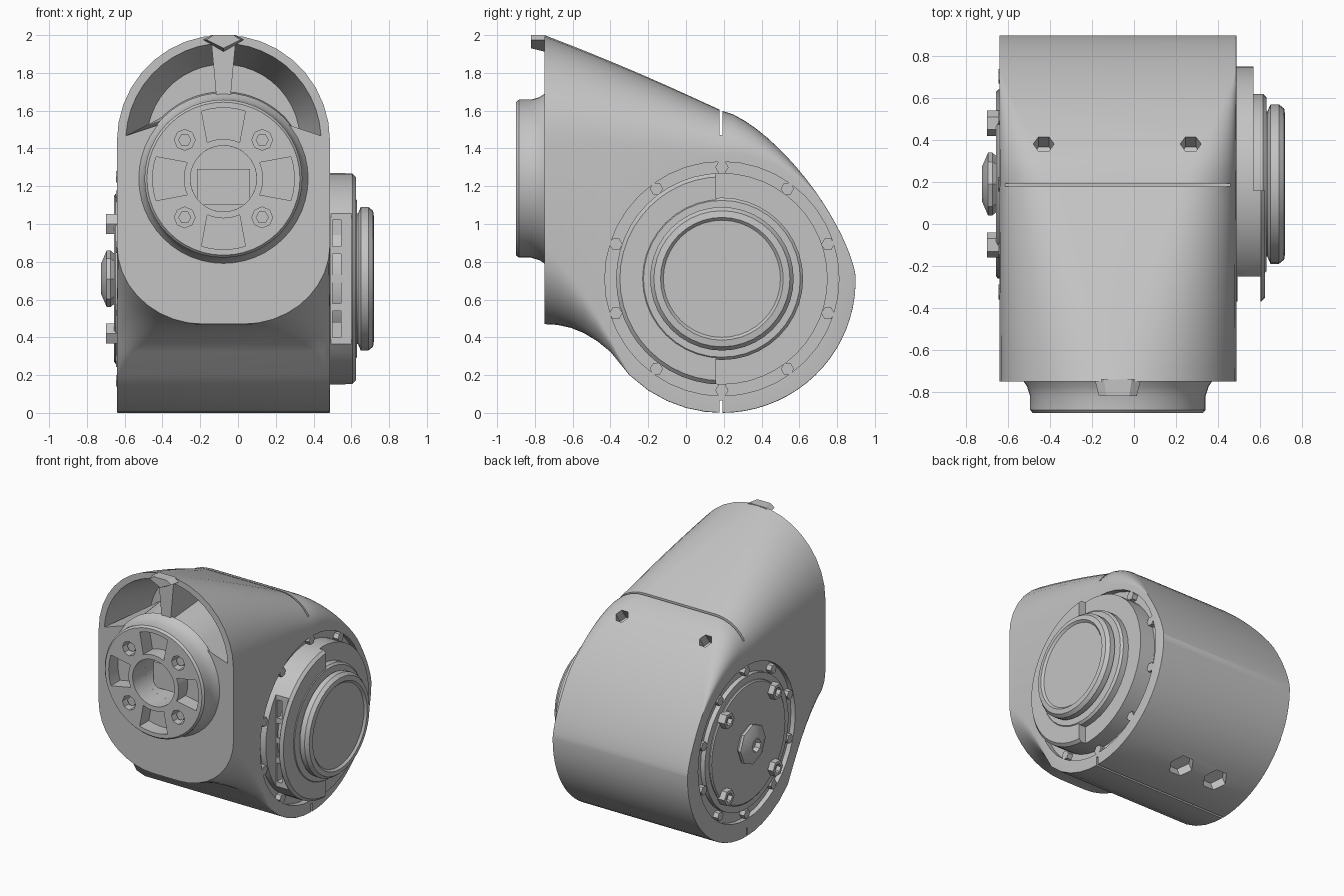
import bpy, bmesh, math
from math import sin, cos, radians, sqrt, pi

if "Cube" in bpy.data.objects:
    bpy.data.objects.remove(bpy.data.objects["Cube"], do_unlink=True)

grey = bpy.data.materials.new("light grey")
grey.use_nodes = True
COLOUR = (0.55, 0.55, 0.55, 1)
grey.diffuse_color = COLOUR
grey.node_tree.nodes["Principled BSDF"].inputs["Base Color"].default_value = COLOUR

MID, HALF = -0.077, 0.564          # body centre and half width in x
HUB_Y, HUB_Z = 0.19, 0.71          # axis of the side hubs
BOSS_Z = 1.24                      # axis of the front boss


def loft(name, rings, closed=False, smooth=True):
    """Skin equal-length rings; cap the ends unless the rings form a loop."""
    bm = bmesh.new()
    vs = [[bm.verts.new(p) for p in ring] for ring in rings]
    n = len(vs[0])
    pairs = list(zip(vs, vs[1:])) + ([(vs[-1], vs[0])] if closed else [])
    for a, b in pairs:
        for i in range(n):
            j = (i + 1) % n
            bm.faces.new((a[i], a[j], b[j], b[i]))
    if not closed:
        bm.faces.new(vs[0])
        bm.faces.new(vs[-1])
    bmesh.ops.recalc_face_normals(bm, faces=bm.faces)
    mesh = bpy.data.meshes.new(name)
    bm.to_mesh(mesh)
    bm.free()
    mesh.materials.append(grey)
    ob = bpy.data.objects.new(name, mesh)
    bpy.context.collection.objects.link(ob)
    if smooth:
        shade(ob)
    return ob


def shade(ob):
    bpy.ops.object.select_all(action='DESELECT')
    ob.select_set(True)
    bpy.context.view_layer.objects.active = ob
    bpy.ops.object.shade_smooth_by_angle(angle=radians(28))


def lathe(name, axis, u, v, profile, segs=40, closed=False):
    """Spin (radius, height) pairs about an x or y axis through (u, v)."""
    def place(r, h, t):
        a, b = u + r * cos(t), v + r * sin(t)
        return (h, a, b) if axis == "x" else (a, h, b)
    rings = [[place(r, h, 2 * pi * i / segs) for i in range(segs)] for r, h in profile]
    return loft(name, rings, closed)


def box(name, x0, x1, y0, y1, z0, z1):
    ring = lambda z: [(x0, y0, z), (x1, y0, z), (x1, y1, z), (x0, y1, z)]
    return loft(name, [ring(z0), ring(z1)], smooth=False)


def cut(target, *cutters):
    """Subtract the cutters one by one and remove them."""
    for c in cutters:
        m = target.modifiers.new("cut", 'BOOLEAN')
        m.operation, m.solver, m.object = 'DIFFERENCE', 'EXACT', c
        bpy.ops.object.select_all(action='DESELECT')
        bpy.context.view_layer.objects.active = target
        target.select_set(True)
        # keep the cut ahead of any smoothing modifier
        bpy.ops.object.modifier_move_to_index(modifier=m.name, index=0)
        bpy.ops.object.modifier_apply(modifier=m.name)
        bpy.data.objects.remove(c, do_unlink=True)
    shade(target)


# --- Main housing: rounded sections swept from the front face to the back ---
def section(y, top, bottom, rx, rz, bx, bz):
    cap = 0.45 * (top - bottom)
    rz, bz = min(rz, cap), min(bz, cap)
    pts = []
    corners = [(1, top, rx, rz, 1), (-1, top, rx, rz, 1),
               (-1, bottom, bx, bz, -1), (1, bottom, bx, bz, -1)]
    for k, (sx, z, ax, az, sz) in enumerate(corners):
        for i in range(10):
            t = radians(90 * k + 10 * i)
            pts.append((MID + sx * (HALF - ax) + ax * cos(t), y,
                        z - sz * az + az * sin(t)))
    return pts


TINY = 0.004
sections = []
for y in (-0.75, -0.68, -0.61, -0.54, -0.47, -0.4, -0.3, -0.2, -0.1, 0, 0.1):
    s = y + 0.75
    k = s / 0.94
    f = max(0, 1 - s / 0.42)
    if y < -0.4:
        low = 0.323 + 0.147 * (1 - (s / 0.35) ** 2.2)
    else:
        low = 0.7 - sqrt(0.49 - (y - HUB_Y) ** 2)
    sections.append(section(y, 2 - 0.38 * s - 0.05 * s * s, low,
                            0.555 - 0.29 * k, 0.56 - 0.33 * k,
                            max(TINY, 0.46 * f), max(TINY, 0.42 * f)))
for i in range(19):
    t = radians(4.9 * i)
    u = sin(t)
    fade = 1 - u / 0.75
    sections.append(section(HUB_Y + 0.708 * u, 0.72 + 0.88 * (1 - u ** 1.4) ** (1 / 1.4),
                            0.7 - 0.7 * cos(t), max(TINY, 0.265 * fade),
                            max(TINY, 0.23 * fade), TINY, TINY))
housing = loft("housing", sections)


# --- Pockets in the front face, either side of the rib ---
def pocket(side):
    def ring(y, scale, inner):
        outer = [(0.52 * scale * cos(radians(a)), 1.44 + 0.52 * scale * sin(radians(a)))
                 for a in range(3, 87, 8)]
        arc = [(inner * cos(radians(a)), BOSS_Z + inner * sin(radians(a)))
               for a in range(85, 41, -4)]
        return [(MID + side * max(0.032, x), y, z) for x, z in outer + arc]
    return loft("pocket_cutter", [ring(-0.76, 1, 0.425), ring(-0.36, 0.78, 0.46)])


cut(housing, pocket(1), pocket(-1),
    lathe("bore_cutter", "y", MID, BOSS_Z, [(0.175, -0.8), (0.175, -0.5)]),
    box("top_seam_cutter", -1, 1, 0.178, 0.194, 1.47, 1.8),
    box("bottom_seam_cutter", -1, 1, 0.178, 0.194, -0.1, 0.065),
    lathe("left_groove_cutter", "x", HUB_Y, HUB_Z,
          [(0.5, 0.445), (0.62, 0.445), (0.62, 0.6), (0.5, 0.6)], closed=True),
    lathe("right_groove_cutter", "x", HUB_Y, HUB_Z,
          [(0.5, -0.7), (0.58, -0.7), (0.58, -0.605), (0.5, -0.605)], closed=True))


# --- Screw wells in the rear shell, above and below ---
def well(x, y, z, r, tilt):
    d = (0, sin(tilt), cos(tilt))
    def ring(h):
        return [(x + r * cos(t), y + d[1] * h + r * sin(t) * d[2],
                 z + d[2] * h - r * sin(t) * d[1])
                for t in (2 * pi * i / 6 for i in range(6))]
    return loft("well_cutter", [ring(-0.07), ring(0.15)])


cut(housing, well(-0.43, 0.37, 1.48, 0.05, 0.6), well(0.27, 0.37, 1.48, 0.05, 0.6),
    well(-0.03, 0.47, 0.06, 0.09, pi - 0.4), well(-0.33, 0.47, 0.06, 0.09, pi - 0.4))

# --- Front boss: flared ring with windows and bolt holes ---
boss = lathe("front_boss", "y", MID, BOSS_Z,
             [(0.455, -0.74), (0.432, -0.775), (0.418, -0.82), (0.418, -0.885),
              (0.405, -0.9), (0.175, -0.9), (0.175, -0.74)], 48, closed=True)
for q in range(4):
    def window(y):
        def p(r, a):
            t = radians(90 * q + a)
            return (MID + r * cos(t), y, BOSS_Z + r * sin(t))
        return ([p(0.375, a) for a in range(-18, 19, 6)] +
                [p(0.21, a) for a in range(24, -25, -8)])
    cut(boss, loft("window_cutter", [window(-1), window(-0.79)]))
    t = radians(90 * q + 45)
    bx, bz = MID + 0.29 * cos(t), BOSS_Z + 0.29 * sin(t)
    cut(boss, lathe("hole_cutter", "y", bx, bz, [(0.055, -1), (0.055, -0.8)], 8))
    lathe("boss_bolt", "y", bx, bz, [(0.035, -0.87), (0.035, -0.78)], 6)
box("bore_block", MID - 0.14, MID + 0.14, -0.7, -0.49, 1.1, 1.29)

# --- Small pointed latch at the top of the front face ---
latch = lambda y, w, low: [(MID - w, y, 1.975), (MID - w * 0.6, y, 2),
                           (MID + w * 0.6, y, 2), (MID + w, y, 1.975), (MID, y, low)]
loft("top_latch", [latch(-0.82, 0.09, 1.93), latch(-0.74, 0.11, 1.91)], smooth=False)

# --- Left hub: stepped discs with a thicker front half and a socket opening ---
hub = lathe("left_hub_plate", "x", HUB_Y, HUB_Z,
            [(0.56, 0.43), (0.56, 0.605), (0.54, 0.625), (0.3, 0.625), (0.3, 0.43)],
            48, closed=True)
cut(hub, box("step_cutter", 0.57, 0.7, 0.16, 1, -0.1, 1.5),
    box("socket_cutter", 0.492, 0.602, -0.6, -0.25, 0, 1.4),
    box("slot_cutter", 0.5, 0.545, -0.3, -0.17, 0.4, 1.02))
for z in (0.56, 0.71, 0.86):
    box("socket_divider", 0.495, 0.55, -0.245, -0.16, z - 0.02, z + 0.02)
lathe("left_hub_step", "x", HUB_Y, HUB_Z,
      [(0.43, 0.5), (0.43, 0.615), (0.415, 0.63), (0.35, 0.63), (0.35, 0.5)], closed=True)
lathe("left_hub_cap", "x", HUB_Y, HUB_Z,
      [(0.345, 0.5), (0.345, 0.635), (0.38, 0.65), (0.38, 0.69), (0.36, 0.715),
       (0.325, 0.72), (0.31, 0.705)], 40)

# --- Right hub: thin plate, four bolts and a central knob ---
lathe("right_hub_plate", "x", HUB_Y, HUB_Z,
      [(0.45, -0.62), (0.45, -0.648), (0.44, -0.656)], 40)
lathe("right_knob", "x", HUB_Y, HUB_Z,
      [(0.12, -0.64), (0.15, -0.675), (0.15, -0.695), (0.08, -0.725), (0.05, -0.725),
       (0.04, -0.69)], 8)
for a in (45, 135, 225, 315):
    y, z = HUB_Y + 0.41 * cos(radians(a)), HUB_Z + 0.41 * sin(radians(a))
    lathe("right_bolt", "x", y, z,
          [(0.06, -0.63), (0.06, -0.7), (0.035, -0.7), (0.03, -0.67)], 6)

# --- Small screws seated in both side grooves ---
for i in range(10):
    t = radians(36 * i + 18)
    for name, r, x0, x1 in (("left_screw", 0.59, 0.42, 0.485),
                            ("right_screw", 0.54, -0.59, -0.645)):
        lathe(name, "x", HUB_Y + r * cos(t), HUB_Z + r * sin(t),
              [(0.035, x0), (0.035, x1), (0.015, x1)], 6)
